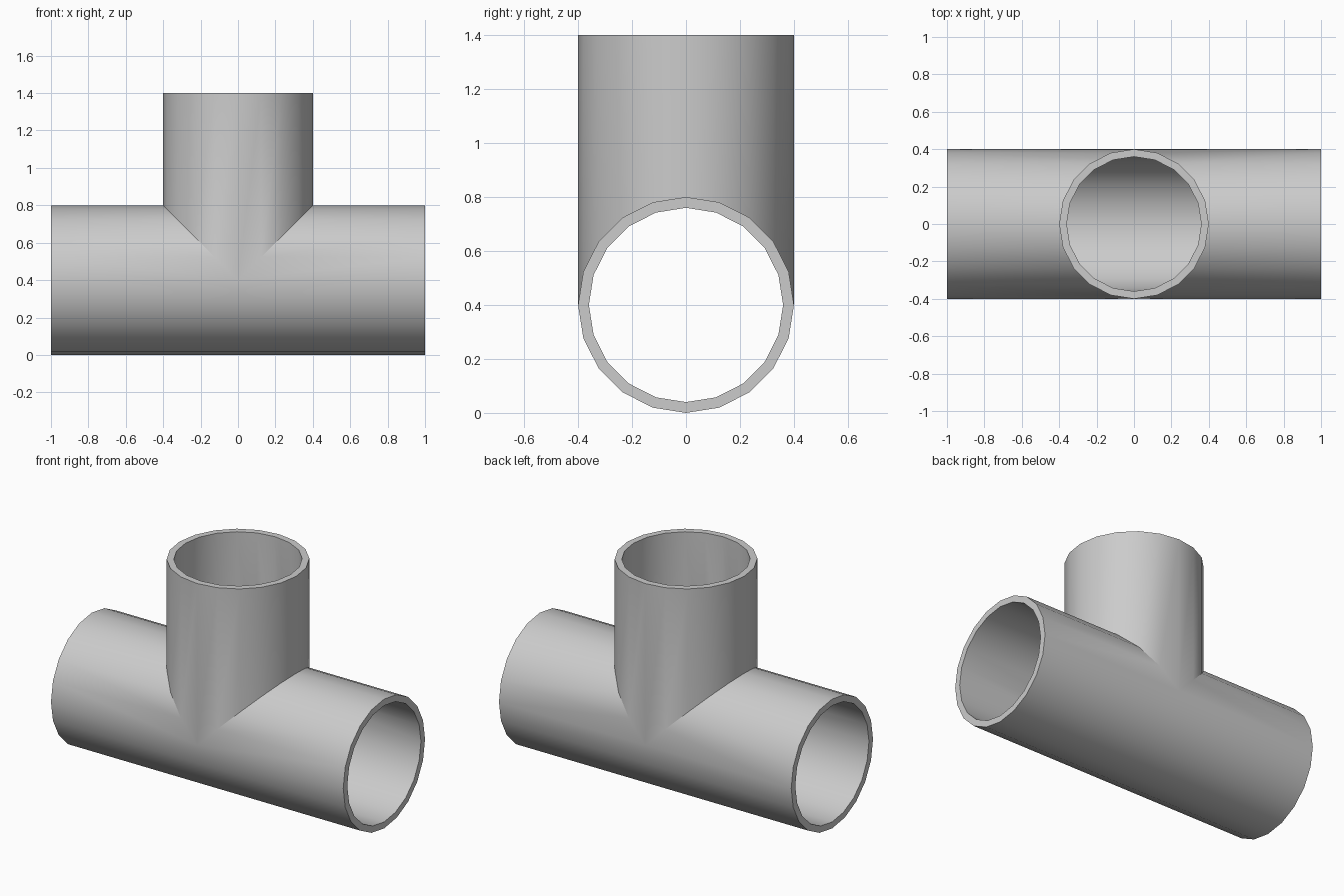
import bpy, bmesh
from math import sin, cos, tau, radians

if "Cube" in bpy.data.objects:
    bpy.data.objects.remove(bpy.data.objects["Cube"])

SIDES, OUTER, INNER = 20, 0.40, 0.36
AXIS_Z, HALF_LEN, TOP_Z = 0.40, 1.0, 1.40

bm = bmesh.new()


def run_half(r, side):
    """Half of the horizontal pipe, mitred at 45 degrees where the branch meets it."""
    def pair(a):
        y, h = r * sin(a), r * cos(a)
        return [(side * max(h, 0), y, AXIS_Z + h), (side * HALF_LEN, y, AXIS_Z + h)]
    return pair


def branch(r):
    """Vertical pipe ending on the two mitre planes."""
    def pair(a):
        x, y = r * cos(a), r * sin(a)
        return [(x, y, AXIS_Z + abs(x)), (x, y, TOP_Z)]
    return pair


def add_strip(pair):
    """Skin a tube from pairs of start/end points; return its open end ring."""
    rows = [[bm.verts.new(p) for p in pair(tau * i / SIDES)] for i in range(SIDES)]
    for i in range(SIDES):
        a, b = rows[i], rows[(i + 1) % SIDES]
        bm.faces.new((a[0], a[1], b[1], b[0]))
    return [row[1] for row in rows]


# Three arms, each with outer wall, inner wall and an annular rim
for arm in (lambda r: run_half(r, 1), lambda r: run_half(r, -1), branch):
    out, inn = add_strip(arm(OUTER)), add_strip(arm(INNER))
    for i in range(SIDES):
        j = (i + 1) % SIDES
        bm.faces.new((out[i], out[j], inn[j], inn[i]))

# Weld the mitre seams into one closed shell
bmesh.ops.remove_doubles(bm, verts=bm.verts[:], dist=1e-4)
bmesh.ops.recalc_face_normals(bm, faces=bm.faces[:])

mesh = bpy.data.meshes.new("pipe_tee")
bm.to_mesh(mesh)
bm.free()
tee = bpy.data.objects.new("pipe_tee", mesh)
bpy.context.collection.objects.link(tee)
bpy.context.view_layer.objects.active = tee
tee.select_set(True)
bpy.ops.object.shade_smooth_by_angle(angle=radians(30))
